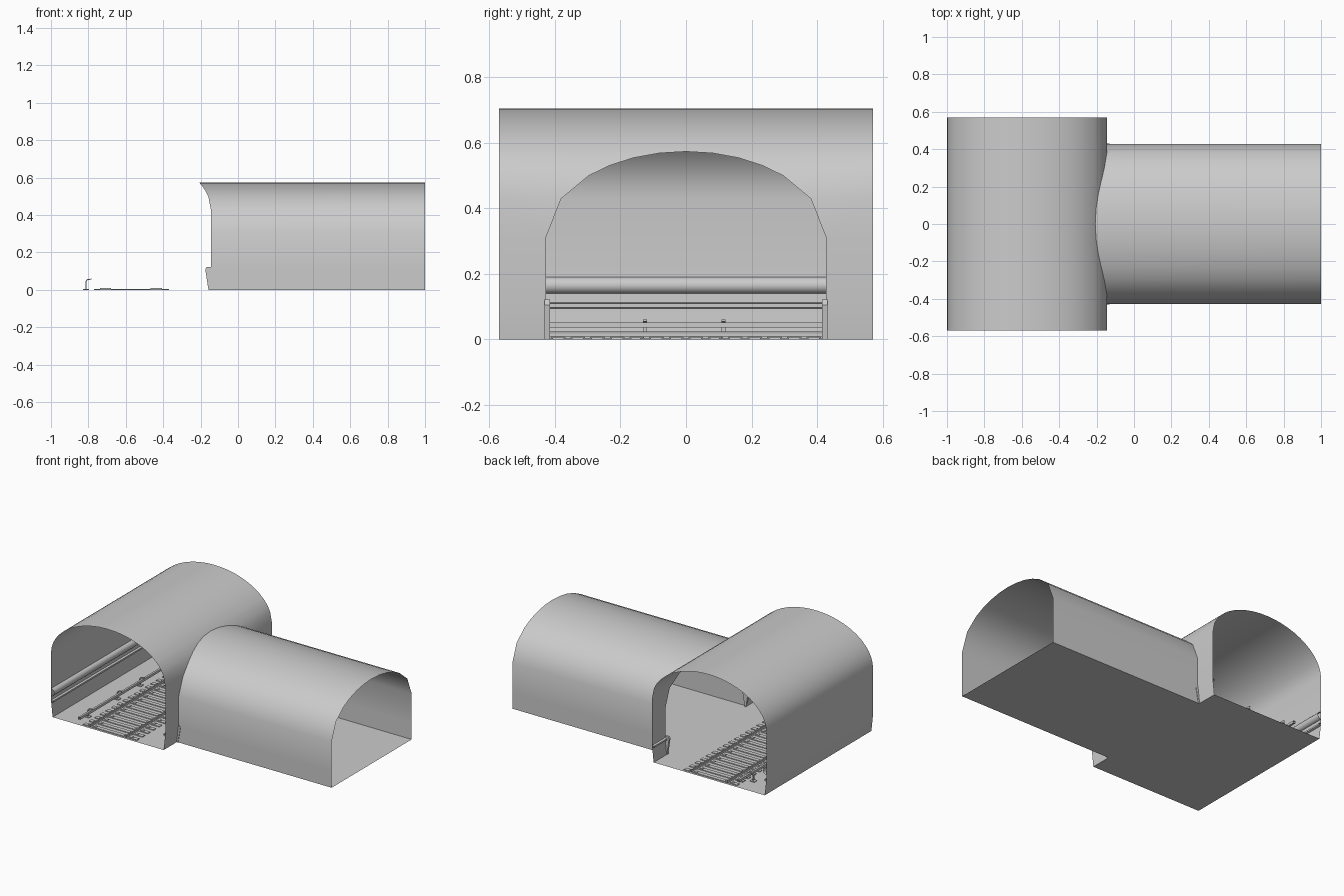
import bpy, bmesh
from math import sin, cos, radians, asin, degrees, sqrt

if "Cube" in bpy.data.objects:
    bpy.data.objects.remove(bpy.data.objects["Cube"])

CX, HW, SPRING, RISE, L = -0.5725, 0.4275, 0.43, 0.275, 0.57


def finish(name, faces, smooth=True):
    """Make an object from a list of faces given as coordinate tuples."""
    bm = bmesh.new()
    for f in faces:
        bm.faces.new([bm.verts.new(p) for p in f])
    bmesh.ops.remove_doubles(bm, verts=bm.verts, dist=1e-5)
    bmesh.ops.recalc_face_normals(bm, faces=bm.faces)
    me = bpy.data.meshes.new(name)
    bm.to_mesh(me)
    bm.free()
    ob = bpy.data.objects.new(name, me)
    bpy.context.collection.objects.link(ob)
    if smooth:
        bpy.ops.object.select_all(action='DESELECT')
        ob.select_set(True)
        bpy.context.view_layer.objects.active = ob
        bpy.ops.object.shade_smooth_by_angle(angle=radians(30))
    return ob


def strip(pts, y0, y1):
    """Sweep an open (x, z) profile along y."""
    return [[(a[0], y0, a[1]), (b[0], y0, b[1]), (b[0], y1, b[1]), (a[0], y1, a[1])]
            for a, b in zip(pts, pts[1:])]


def prism(pts, y0, y1):
    """Closed (x, z) profile swept along y, with end caps."""
    return strip(pts + pts[:1], y0, y1) + [[(x, y, z) for x, z in pts] for y in (y0, y1)]


def box(x0, x1, y0, y1, z0, z1):
    return prism([(x0, z0), (x1, z0), (x1, z1), (x0, z1)], y0, y1)


def half_width(z):
    """Half width of the main tunnel at height z."""
    if z < 0.11:
        return HW - 0.012 * (1 - z / 0.11)
    if z <= SPRING:
        return HW
    return HW * sqrt(max(0, 1 - ((z - SPRING) / RISE) ** 2))


# half profile (y, z) of the branch tunnel, from floor to crown
branch = [(HW, 0), (HW, 0.11), (HW, 0.31)]
branch += [(HW * cos(radians(a)), 0.31 + 0.263 * sin(radians(a))) for a in (27, 46, 57, 68, 79)]
branch += [(0, 0.573)]

# main tunnel: right wall panels around the branch opening
main = []
for (ya, za), (yb, zb) in zip(branch, branch[1:]):
    xa, xb = CX + half_width(za), CX + half_width(zb)
    for s in (-1, 1):
        main.append([(xa, s * ya, za), (xb, s * yb, zb), (xb, s * L, zb), (xa, s * L, za)])
# main tunnel: arch above the opening and left wall
a0 = degrees(asin((0.573 - SPRING) / RISE))
N = 20
arch = [(CX + HW * cos(radians(a)), SPRING + RISE * sin(radians(a)))
        for a in [a0 + (180 - a0) * i / N for i in range(N + 1)]]
arch += [(CX - half_width(z), z) for z in (0.11, 0)]
main += strip(arch, -L, L)
finish("main_tunnel", main)

# branch tunnel shell
shell = []
for (ya, za), (yb, zb) in zip(branch, branch[1:]):
    for s in (-1, 1):
        shell.append([(CX + half_width(za), s * ya, za), (1, s * ya, za),
                      (1, s * yb, zb), (CX + half_width(zb), s * yb, zb)])
finish("branch_tunnel", shell)

# floors
e = half_width(0)
finish("main_floor", strip([(CX - e, 0), (CX + e, 0)], -L, L), False)
finish("branch_floor", strip([(CX + e, 0), (1, 0)], -HW, HW), False)

# wall pipe and low ledges
pipe = [(-1 + 0.024 * sin(radians(a)), 0.165 + 0.025 * cos(radians(a))) for a in range(0, 181, 20)]
finish("wall_pipe", strip(pipe, -L, L))
ledge = [(-1, 0.112), (-0.986, 0.109), (-0.986, 0.098), (-0.998, 0.094)]
finish("left_ledge", strip(ledge, -L, L), False)
mirror_ledge = [(2 * CX - x, z) for x, z in ledge]
for name, s in (("front", -1), ("back", 1)):
    finish(f"right_ledge_{name}", strip(mirror_ledge, s * 0.43, s * L), False)
    # tapered end post at the corner of the opening
    post = [(-0.158, 0), (-0.175, 0.11), (-0.168, 0.122), (-0.145, 0.122), (-0.13, 0.105), (-0.148, 0)]
    finish(f"corner_post_{name}", prism(post, s * 0.415, s * 0.431), False)

# sleepers with rail chairs
sleepers, chairs = [], []
RAILS = (-0.708, -0.437)
for i in range(19):
    y = (i - 9) * 0.06
    sleepers += box(-0.77, -0.37, y - 0.014, y + 0.014, 0, 0.005)
    for x in RAILS:
        chairs += box(x - 0.03, x + 0.03, y - 0.009, y + 0.009, 0.005, 0.009)
finish("sleepers", sleepers, False)
finish("rail_chairs", chairs, False)

# running rails
for name, x in zip(("left", "right"), RAILS):
    prof = [(x - 0.009, 0.006), (x - 0.002, 0.009), (x - 0.002, 0.018), (x - 0.004, 0.024),
            (x + 0.004, 0.024), (x + 0.002, 0.018), (x + 0.002, 0.009), (x + 0.009, 0.006)]
    finish(f"{name}_rail", strip(prof, -L, L), False)

# power rail hung from hooked brackets
finish("power_rail", strip([(-0.797, 0.036), (-0.797, 0.052), (-0.783, 0.052), (-0.783, 0.036),
                            (-0.797, 0.036)], -L, L), False)
hooks = []
hook = [(-0.816, 0.005), (-0.816, 0.045), (-0.808, 0.057), (-0.783, 0.06),
        (-0.783, 0.055), (-0.804, 0.052), (-0.81, 0.043), (-0.81, 0.005)]
for y in (-0.44, -0.125, 0.115, 0.44):
    hooks += prism(hook, y - 0.006, y + 0.006) + box(-0.83, -0.797, y - 0.015, y + 0.015, 0, 0.005)
finish("power_rail_brackets", hooks, False)
